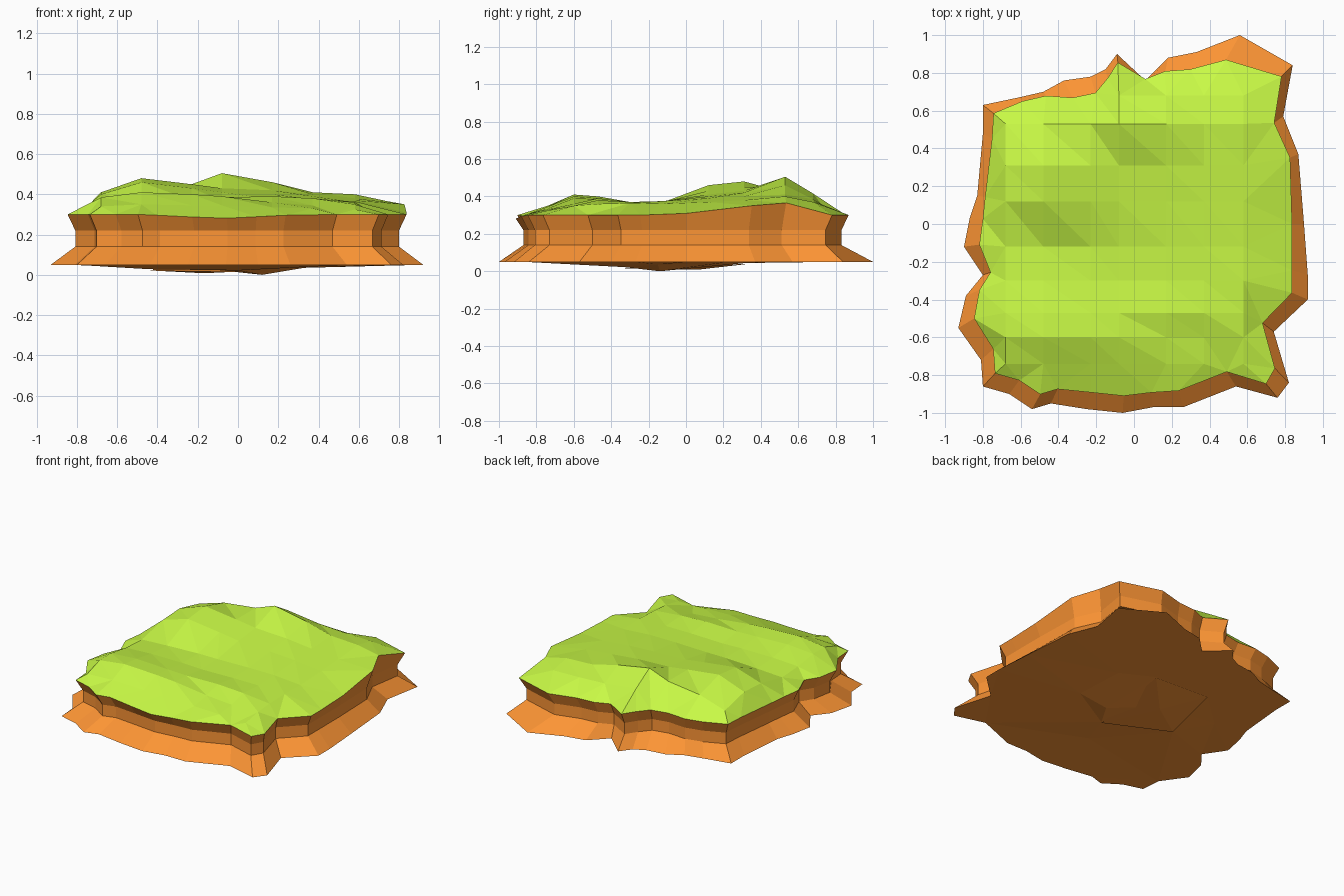
import bpy
from mathutils import Vector, geometry

# Footprint at the base (counter-clockwise) with the scale that gives the grass rim
OUTLINE = [
    (-.80, -.86, .92), (-.66, -.90, .92), (-.54, -.98, .92), (-.44, -.95, .92),
    (-.25, -.98, .91), (-.06, -1.0, .91), (.10, -.97, .92), (.26, -.97, .91),
    (.54, -.86, .91), (.76, -.92, .92), (.82, -.84, .91), (.74, -.57, .92),
    (.92, -.40, .91), (.92, -.27, .91), (.90, .0, .93), (.87, .37, .95),
    (.79, .57, .94), (.84, .84, .93), (.56, 1.0, .87), (.33, .91, .90),
    (.18, .88, .92), (.06, .76, 1.01), (-.09, .90, .95), (-.15, .82, .94),
    (-.23, .78, .89), (-.37, .76, .88), (-.48, .70, .97), (-.61, .67, .97),
    (-.80, .63, .93), (-.80, .48, .94), (-.83, .15, .95), (-.87, .03, .92),
    (-.90, -.12, .91), (-.80, -.27, .95), (-.89, -.38, .92), (-.93, -.55, .91),
    (-.81, -.72, .92)]

# Terrain heights: one row per y, one column per x (None leaves the spot out)
XS = (-.68, -.48, -.23, -.08, .17, .37, .58)
HEIGHTS = {
    -.74: (.34, .35, .345, .345, .335, .33, .325),
    -.60: (.385, .41, .40, .39, .36, .345, .35),
    -.47: (.385, .40, .39, .385, .39, .38, .36),
    -.30: (.36, .37, .37, .365, .37, .37, .365),
    -.12: (.35, .36, .37, .37, .375, .375, .36),
    .12: (.40, .46, .43, .41, .40, .39, .37),
    .31: (.41, .48, .45, .43, .42, .40, .38),
    .53: (.36, .42, .45, .505, .46, .41, .40),
    .68: (None, None, None, .415, .385, .375, .37)}


def material(name, rgb):
    m = bpy.data.materials.new(name)
    m.diffuse_color = (*rgb, 1)
    return m


def build(name, verts, faces, mat):
    me = bpy.data.meshes.new(name)
    me.from_pydata(verts, [], faces)
    me.materials.append(mat)
    me.update()
    ob = bpy.data.objects.new(name, me)
    bpy.context.collection.objects.link(ob)
    return ob


def fill(rim, inner):
    """Triangulate a rim loop through the inner points, keeping every height."""
    pts = rim + inner
    v, _, f, ids, _, _ = geometry.delaunay_2d_cdt(
        [Vector(p[:2]) for p in pts], [], [list(range(len(rim)))], 1, 1e-5)
    verts = [(p.x, p.y, pts[i[0]][2] if i else .3) for p, i in zip(v, ids)]
    return verts, [list(t) for t in f]


def rim_height(x, y):
    # front dips a little, right back edge rises
    z = .30 - .02 * max(0, 1 - abs(x + .08) / .4) * (y < -.5)
    if x > .6:
        z += .07 * max(0, 1 - abs(y - .52) / (.25 if y > .52 else .6))
    return z


grass = material("grass", (.58, .95, .06))
earth = material("earth", (.98, .30, .035))

# Grass top
top = [(x * k, y * k, rim_height(x * k, y * k)) for x, y, k in OUTLINE]
hills = [(x, y, z) for y, row in HEIGHTS.items() for x, z in zip(XS, row) if z]
build("grass_top", *fill(top, hills), grass)

# Earth sides: flared foot, straight waist, rim under the grass
waist = [(x * .955, y * .955) for x, y, _ in top]
rings = [[(x, y, .05) for x, y, _ in OUTLINE],
         [(x, y, .14) for x, y in waist],
         [(x, y, .22) for x, y in waist],
         top]
n = len(OUTLINE)
quads = [(r * n + i, r * n + (i + 1) % n, (r + 1) * n + (i + 1) % n, (r + 1) * n + i)
         for r in range(3) for i in range(n)]
build("earth_sides", [p for ring in rings for p in ring], quads, earth)

# Underside: shallow belly with its lowest point right of the middle
patch = [(-.44, -.13, .028), (0, -.33, .022), (.08, .32, .044), (-.34, .34, .046)]
belly = patch + [(.12, -.14, 0), (.33, -.15, .035), (.3, .2, .046),
                 (-.1, -.58, .048), (-.6, .1, .044), (-.2, .06, .035)]
bv, bf = fill(rings[0], belly)
build("earth_underside", bv, [f[::-1] for f in bf], earth)

# Sheet of inner earth dipping through the underside (it faces up)
dip = [(x, y, z - .006) for x, y, z in patch] + [(-.17, .06, .008)]
build("inner_earth_dip", dip, [(i, (i + 1) % 4, 4) for i in range(4)], earth)
